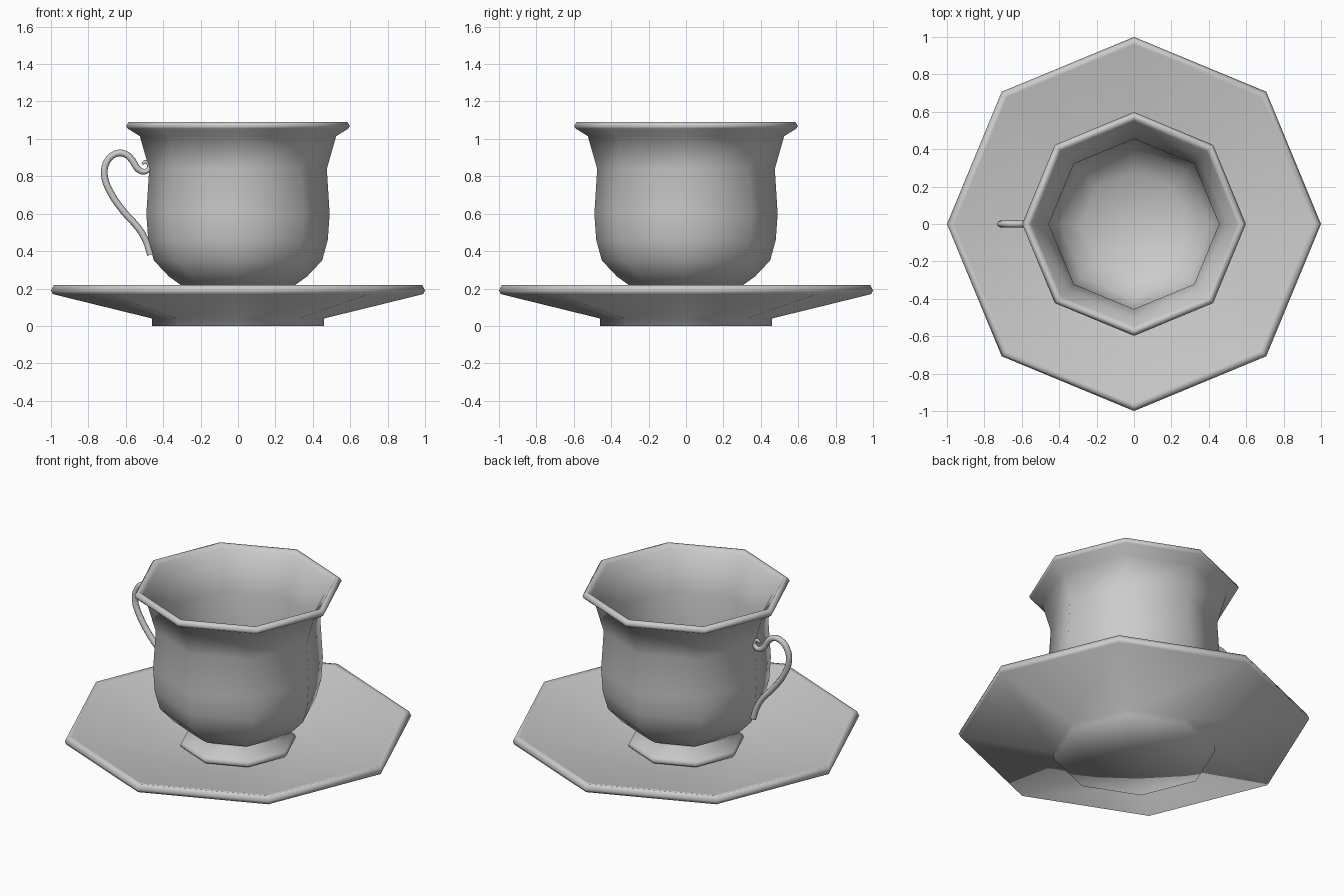
import bpy, bmesh, math

if "Cube" in bpy.data.objects:
    bpy.data.objects.remove(bpy.data.objects["Cube"])


def lathe(name, profile, sides=8):
    """Turn an (r, z) profile around z; r = 0 gives a single pole vertex."""
    bm = bmesh.new()
    rings = []
    for r, z in profile:
        if r == 0:
            rings.append([bm.verts.new((0, 0, z))] * sides)
        else:
            rings.append([bm.verts.new((r * math.cos(2 * math.pi * i / sides),
                                        r * math.sin(2 * math.pi * i / sides), z))
                          for i in range(sides)])
    for a, b in zip(rings, rings[1:]):
        for i in range(sides):
            j = (i + 1) % sides
            corners = list(dict.fromkeys((a[i], a[j], b[j], b[i])))
            bm.faces.new(corners)
    bmesh.ops.recalc_face_normals(bm, faces=bm.faces[:])
    for f in bm.faces:
        f.smooth = True
    mesh = bpy.data.meshes.new(name)
    bm.to_mesh(mesh)
    bm.free()
    obj = bpy.data.objects.new(name, mesh)
    bpy.context.collection.objects.link(obj)
    return obj


# Saucer: foot, sloping underside, thin rim, shallow dish
lathe("saucer", [(0, 0), (0.46, 0), (0.46, 0.04), (0.99, 0.17), (1.0, 0.19),
                 (0.985, 0.22), (0.96, 0.215), (0.42, 0.09), (0, 0.08)])

# Cup: flared foot, rounded body, flared lip, hollow inside
lathe("cup", [(0, 0.095), (0.32, 0.095), (0.335, 0.11), (0.325, 0.13),
              (0.25, 0.185), (0.25, 0.2), (0.30, 0.215), (0.37, 0.265),
              (0.45, 0.35), (0.48, 0.46), (0.49, 0.60), (0.475, 0.84),
              (0.525, 1.015), (0.59, 1.055), (0.598, 1.07), (0.585, 1.09),
              (0.565, 1.09), (0.55, 1.07), (0.50, 1.0), (0.455, 0.84),
              (0.465, 0.60), (0.45, 0.46), (0.40, 0.36), (0.28, 0.27),
              (0, 0.25)])

# Handle: S-shaped tube with a small curl at the top
path = [(-0.468, 0.38), (-0.49, 0.45), (-0.53, 0.52), (-0.61, 0.61),
        (-0.685, 0.72), (-0.715, 0.81), (-0.70, 0.88), (-0.655, 0.92),
        (-0.605, 0.92), (-0.565, 0.885), (-0.54, 0.845), (-0.51, 0.825),
        (-0.48, 0.835), (-0.475, 0.86), (-0.495, 0.878), (-0.512, 0.865)]
curve = bpy.data.curves.new("handle", "CURVE")
curve.dimensions = "3D"
curve.bevel_depth = 0.018
curve.bevel_resolution = 2
curve.resolution_u = 3
curve.use_fill_caps = True
spline = curve.splines.new("BEZIER")
spline.bezier_points.add(len(path) - 1)
for i, (p, (x, z)) in enumerate(zip(spline.bezier_points, path)):
    p.co = (x, 0, z)
    p.handle_left_type = p.handle_right_type = "AUTO"
    p.radius = 1.0 if i < 11 else 1.0 - 0.12 * (i - 10)
spline.use_smooth = True
handle = bpy.data.objects.new("handle", curve)
bpy.context.collection.objects.link(handle)
